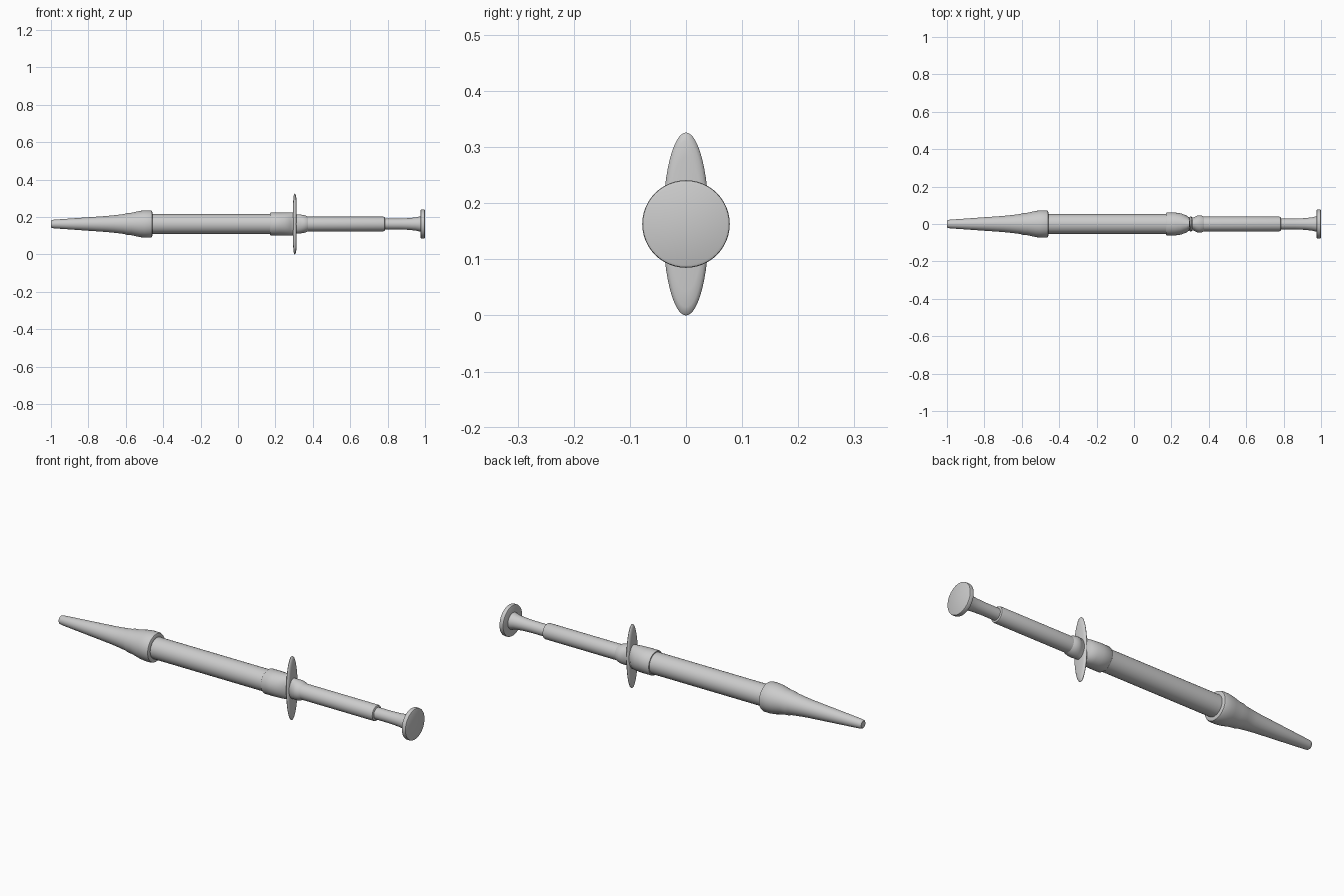
import bpy
import bmesh
import math

cube = bpy.data.objects.get("Cube")
if cube:
    bpy.data.objects.remove(cube, do_unlink=True)

AXIS_HEIGHT = 0.163
SIDES = 48

# One plain plastic colour
plastic = bpy.data.materials.new("grey plastic")
plastic.use_nodes = True
colour = (0.6, 0.6, 0.6, 1)
plastic.diffuse_color = colour
plastic.node_tree.nodes["Principled BSDF"].inputs["Base Color"].default_value = colour


def loft(name, sections):
    """Skin elliptical rings along x; a section is (x, radius) or (x, y radius, z radius)."""
    bm = bmesh.new()
    rings = []
    for section in sections:
        x, ry, rz = section[0], section[1], section[-1]
        ring = []
        for i in range(SIDES):
            angle = math.tau * i / SIDES
            ring.append(bm.verts.new((x, ry * math.cos(angle), AXIS_HEIGHT + rz * math.sin(angle))))
        rings.append(ring)
    for a, b in zip(rings, rings[1:]):
        for i in range(SIDES):
            j = (i + 1) % SIDES
            bm.faces.new((a[i], a[j], b[j], b[i]))
    bm.faces.new(rings[0])
    bm.faces.new(rings[-1])
    bmesh.ops.recalc_face_normals(bm, faces=bm.faces)
    mesh = bpy.data.meshes.new(name)
    bm.to_mesh(mesh)
    bm.free()
    mesh.materials.append(plastic)
    part = bpy.data.objects.new(name, mesh)
    bpy.context.collection.objects.link(part)
    bpy.ops.object.select_all(action="DESELECT")
    part.select_set(True)
    bpy.context.view_layer.objects.active = part
    bpy.ops.object.shade_smooth_by_angle(angle=math.radians(40))
    return part


# Tapered nozzle with stepped shoulders and a rounded skirt
loft("nozzle", [
    (-1, 0.017), (-0.996, 0.021), (-0.985, 0.023), (-0.8, 0.036),
    (-0.7, 0.043), (-0.66, 0.047), (-0.61, 0.053), (-0.595, 0.058),
    (-0.57, 0.06), (-0.525, 0.07), (-0.5, 0.073), (-0.47, 0.073),
    (-0.461, 0.07), (-0.458, 0.064), (-0.458, 0.05),
])

# Main tube
loft("barrel", [(-0.48, 0.053), (0.2, 0.053)])

# Rear collar, pinched sideways where it meets the finger grip
loft("rear_collar", [
    (0.17, 0.05), (0.17, 0.058), (0.174, 0.061), (0.22, 0.061),
    (0.25, 0.057, 0.061), (0.28, 0.046, 0.061), (0.29, 0.037, 0.061), (0.302, 0.034, 0.06),
])

# Thin upright finger grip with feathered edges
loft("finger_grip", [
    (0.295, 0.03, 0.12), (0.297, 0.036, 0.148), (0.301, 0.04, 0.161),
    (0.304, 0.041, 0.163), (0.307, 0.04, 0.161), (0.311, 0.036, 0.148),
    (0.313, 0.03, 0.12),
])

# Sleeve behind the grip
loft("rear_sleeve", [
    (0.306, 0.034, 0.052), (0.32, 0.036, 0.051), (0.335, 0.044, 0.05),
    (0.35, 0.047, 0.048), (0.365, 0.044, 0.044), (0.375, 0.039, 0.039),
])

# Plunger: thick rod, slim neck flaring to the thumb disc
loft("plunger_rod", [(0.34, 0.039), (0.776, 0.039), (0.783, 0.037), (0.786, 0.031), (0.786, 0.025)])
loft("plunger_neck", [
    (0.77, 0.029), (0.86, 0.029), (0.91, 0.031), (0.95, 0.035), (0.967, 0.039), (0.978, 0.042),
])
loft("thumb_disc", [
    (0.976, 0.073), (0.978, 0.077), (0.981, 0.078), (0.995, 0.078), (0.998, 0.077), (1, 0.073),
])
